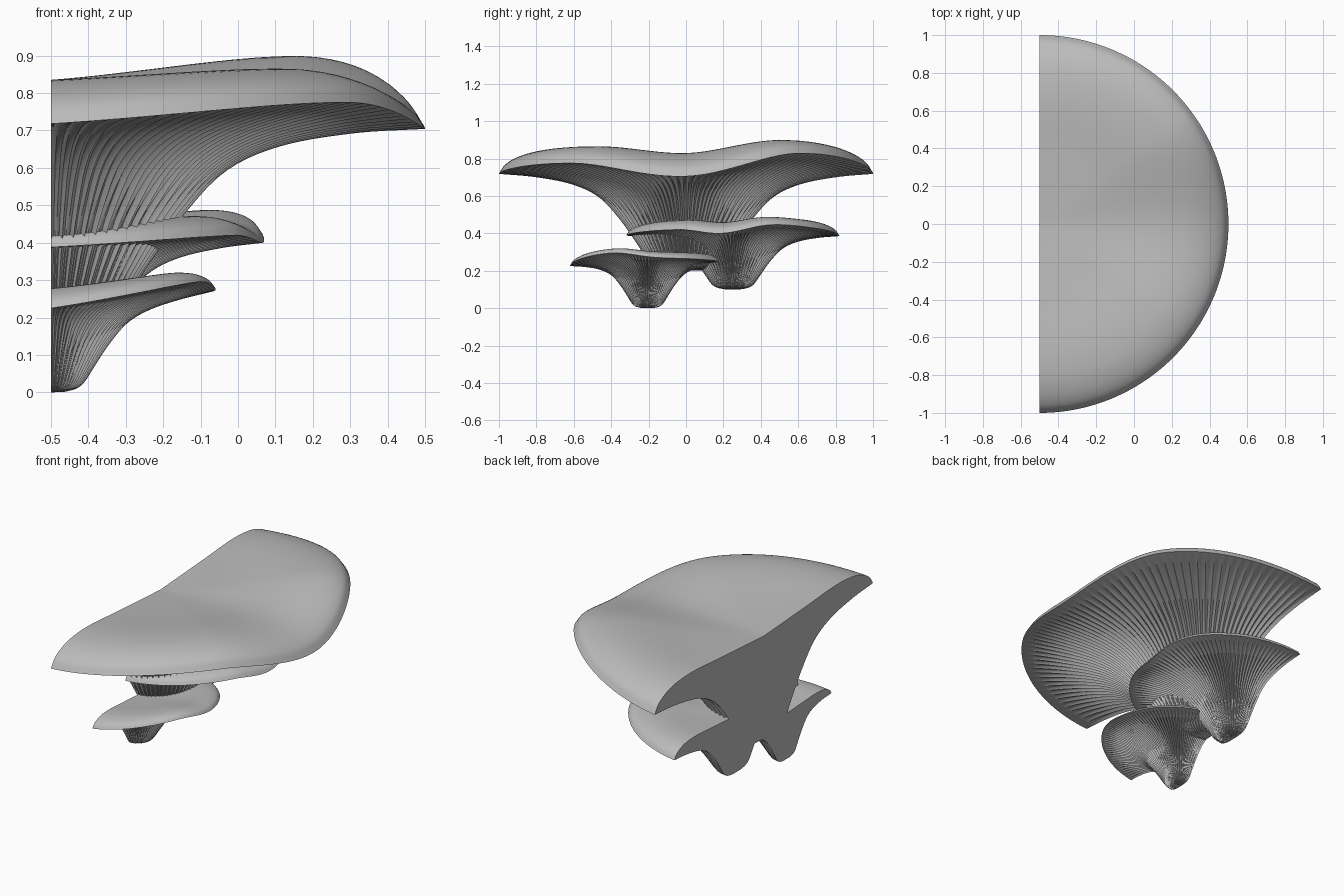
import bpy, bmesh, math

if "Cube" in bpy.data.objects:
    bpy.data.objects.remove(bpy.data.objects["Cube"], do_unlink=True)

grey = bpy.data.materials.new("fungus grey")
grey.use_nodes = True
color = (0.5, 0.5, 0.5, 1)
grey.diffuse_color = color
grey.node_tree.nodes["Principled BSDF"].inputs["Base Color"].default_value = color

BACK = -0.5      # plane of the flat cut
GILLS = 64       # gills around each half disc
STEPS = 4        # segments per gill
SEGS = GILLS * STEPS
RINGS = 36

# Radius fraction against height fraction (underside) or thickness (cap)
UNDERSIDE = [(0, 0), (.1, .01), (.19, .08), (.27, .3), (.35, .52),
             (.46, .75), (.6, .885), (.8, .965), (1, 1)]
CAP = [(0, .075), (.4, .1), (.65, .117), (.8, .11), (.9, .085),
       (.97, .045), (1, 0)]


def smooth_curve(points, x):
    """Smooth interpolation through a few points."""
    def slope(i):
        a, b = points[max(i - 1, 0)], points[min(i + 1, len(points) - 1)]
        return (b[1] - a[1]) / (b[0] - a[0])
    i = 0
    while i < len(points) - 2 and x > points[i + 1][0]:
        i += 1
    (x0, y0), (x1, y1) = points[i], points[i + 1]
    w = x1 - x0
    t = (x - x0) / w
    return ((2*t**3 - 3*t**2 + 1) * y0 + (t**3 - 2*t**2 + t) * w * slope(i)
            + (3*t**2 - 2*t**3) * y1 + (t**3 - t**2) * w * slope(i + 1))


def gill_depth(seg, r):
    """Groove depth: long gills from the foot, short ones between them."""
    gill, phase = divmod(seg, STEPS)
    if phase == 0 and gill % 2 == 0:
        return 0
    fade = min(1, r * r * 9) * (1 - r ** 6)
    if phase == 0:
        return fade * (1 - min(1, max(0, (r - .3) / .15)))
    return fade * (1 if phase == 2 else .8)


def shelf(name, center_y, rx, ry, foot, rim):
    """Half-round bracket: wavy cap, gilled underside, flat back."""
    base = (rim[0][1] + rim[-1][1]) / 2
    bm = bmesh.new()

    def add(angle, r, z):
        return bm.verts.new((BACK + rx * r * max(0, math.cos(angle)),
                             center_y + ry * r * math.sin(angle), z))

    foot_pole = add(0, 0, foot)
    cap_pole = add(0, 0, base + CAP[0][1] * ry)
    columns = []
    for s in range(SEGS + 1):
        angle = math.pi * (s / SEGS - .5)
        lift = smooth_curve(rim, math.degrees(angle)) - base
        column = []

        # underside from foot to rim, with grooves along the inward normal
        def under(r):
            return (foot + (base - foot) * smooth_curve(UNDERSIDE, r)
                    + lift * r * r)
        for k in range(1, RINGS + 1):
            r = k / RINGS
            dz = (under(min(1, r + .01)) - under(r - .01)) / ry
            dr = min(1, r + .01) - r + .01
            n = math.hypot(dz, dr)
            d = .016 * gill_depth(s, r) * (.4 + .6 * ry)
            column.append(add(angle, max(.004, r - d / ry * dz / n),
                              under(r) + d * dr / n))
        # cap from rim back to the middle
        for k in range(RINGS - 1, 0, -1):
            r = math.sin(math.pi / 2 * k / RINGS)
            column.append(add(angle, r, base + ry * smooth_curve(CAP, r)
                              + lift * r * r))
        columns.append([foot_pole] + column + [cap_pole])

    for a, b in zip(columns, columns[1:]):
        for i in range(len(a) - 1):
            quad = [a[i], b[i], b[i + 1], a[i + 1]]
            bm.faces.new(list(dict.fromkeys(quad)))
    # flat back
    bm.faces.new(columns[0] + columns[-1][-2:0:-1])
    bmesh.ops.recalc_face_normals(bm, faces=bm.faces[:])

    mesh = bpy.data.meshes.new(name)
    bm.to_mesh(mesh)
    bm.free()
    mesh.materials.append(grey)
    obj = bpy.data.objects.new(name, mesh)
    bpy.context.collection.objects.link(obj)
    bpy.ops.object.select_all(action="DESELECT")
    obj.select_set(True)
    bpy.context.view_layer.objects.active = obj
    bpy.ops.object.shade_smooth_by_angle(angle=math.radians(40))


# Rim points are (angle around the disc, height)
shelf("large_shelf", 0, 1, 1, .2,
      [(-90, .718), (-37, .775), (0, .705), (37, .828), (90, .718)])
shelf("middle_shelf", .25, .57, .57, .1,
      [(-90, .388), (-30, .42), (-6, .4), (20, .445), (48, .43), (90, .385)])
shelf("small_shelf", -.205, .44, .415, 0,
      [(-90, .225), (-28, .295), (5, .272), (40, .262), (90, .24)])
